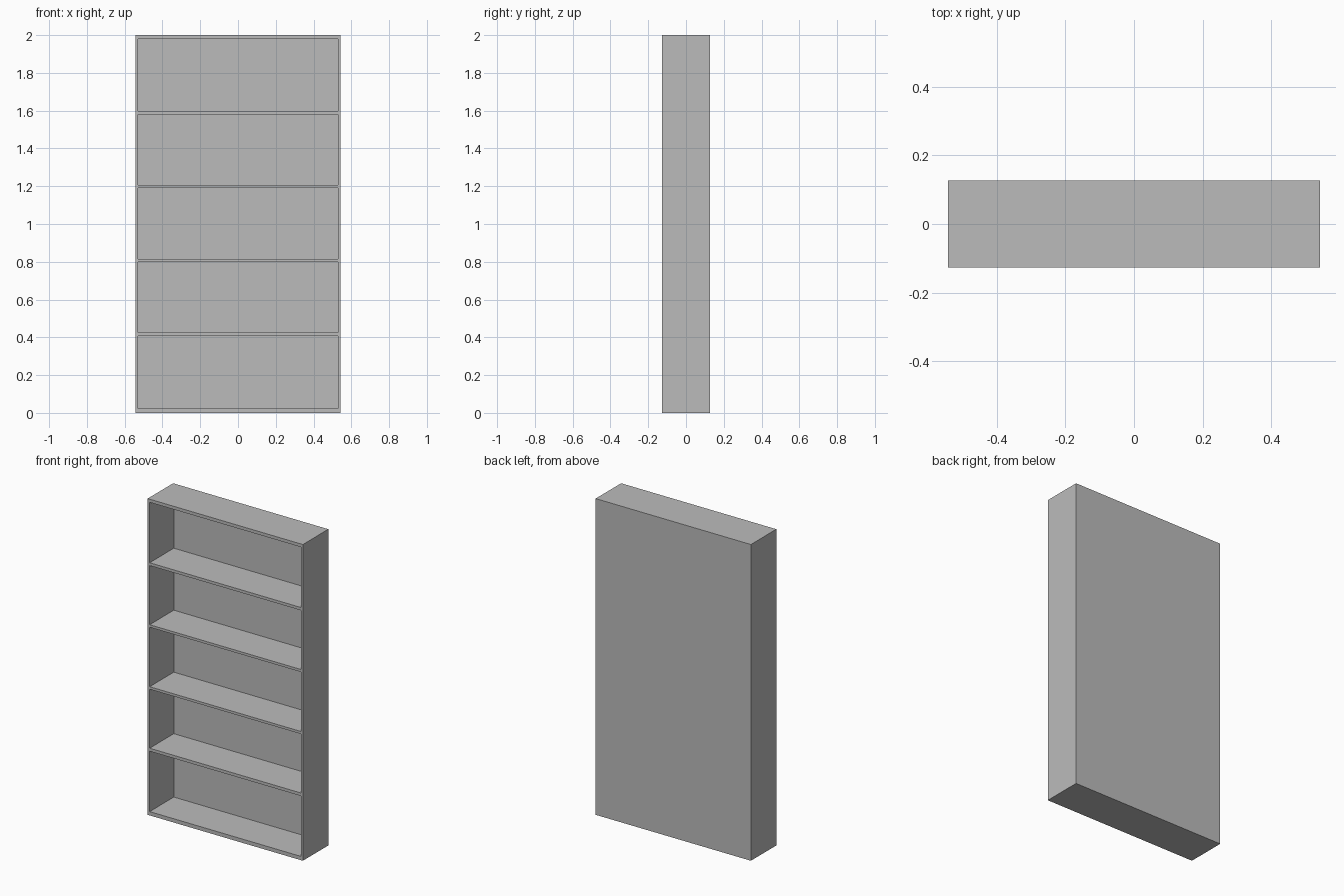
import bpy
import bmesh
from mathutils import Vector

default_cube = bpy.data.objects.get("Cube")
if default_cube:
    bpy.data.objects.remove(default_cube, do_unlink=True)

WIDTH, DEPTH, HEIGHT = 1.086, 0.254, 2.0
SIDE_BOARD = 0.014
BACK_PANEL = 0.013
# Bottom and top of each open compartment; the gaps between are the shelves
COMPARTMENTS = [(0.024, 0.406), (0.425, 0.798), (0.814, 1.19),
                (1.206, 1.58), (1.598, 1.98)]

grey = bpy.data.materials.new("plain grey")
grey.use_nodes = True
grey.diffuse_color = (0.5, 0.5, 0.5, 1)
grey.node_tree.nodes["Principled BSDF"].inputs["Base Color"].default_value = (0.5, 0.5, 0.5, 1)


def front_faces(bm):
    return [f for f in bm.faces if f.normal.y < -0.5]


def cut_front(bm, point, normal):
    """Score the front face along one plane."""
    faces = front_faces(bm)
    edges = {e for f in faces for e in f.edges}
    verts = {v for f in faces for v in f.verts}
    bmesh.ops.bisect_plane(bm, geom=faces + list(edges) + list(verts),
                           plane_co=point, plane_no=normal)
    bm.normal_update()


# Solid carcass
bm = bmesh.new()
bmesh.ops.create_cube(bm, size=1)
bmesh.ops.scale(bm, vec=(WIDTH, DEPTH, HEIGHT), verts=bm.verts)
bmesh.ops.translate(bm, vec=(0, 0, HEIGHT / 2), verts=bm.verts)
bm.normal_update()

# Outline side boards, shelves, top and base on the front
inner_x = WIDTH / 2 - SIDE_BOARD
for x in (-inner_x, inner_x):
    cut_front(bm, Vector((x, 0, 0)), Vector((1, 0, 0)))
for span in COMPARTMENTS:
    for z in span:
        cut_front(bm, Vector((0, 0, z)), Vector((0, 0, 1)))

# Push the compartments in, leaving the back panel
openings = []
for face in front_faces(bm):
    centre = face.calc_center_median()
    if abs(centre.x) < inner_x and any(lo < centre.z < hi for lo, hi in COMPARTMENTS):
        openings.append(face)
pushed = bmesh.ops.extrude_discrete_faces(bm, faces=openings)["faces"]
bmesh.ops.translate(bm, vec=(0, DEPTH - BACK_PANEL, 0),
                    verts=list({v for f in pushed for v in f.verts}))
bmesh.ops.recalc_face_normals(bm, faces=bm.faces)

mesh = bpy.data.meshes.new("bookcase")
bm.to_mesh(mesh)
bm.free()
mesh.materials.append(grey)
bookcase = bpy.data.objects.new("bookcase", mesh)
bpy.context.scene.collection.objects.link(bookcase)
